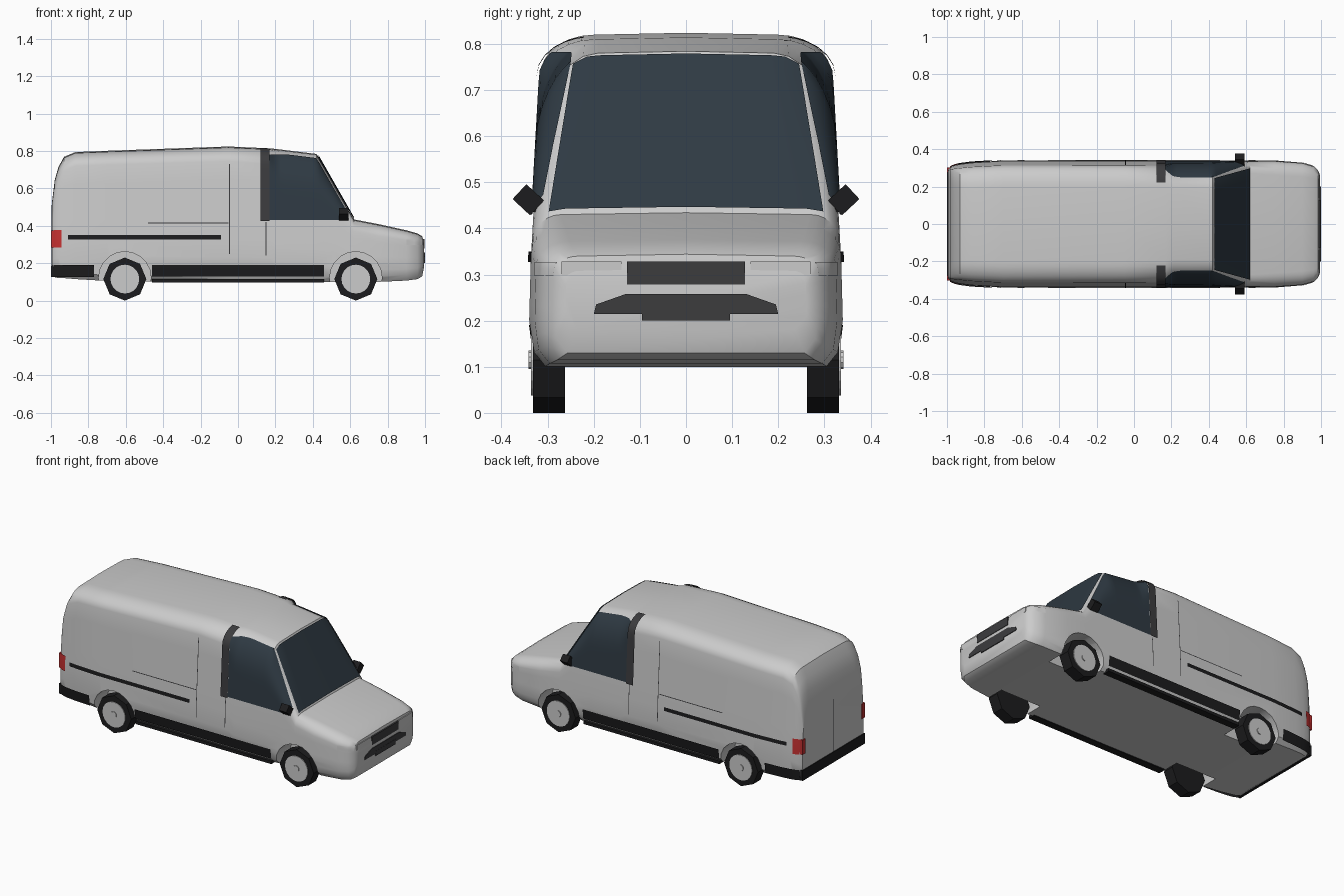
import bpy, bmesh
from math import sin, cos, pi, sqrt

if "Cube" in bpy.data.objects:
    bpy.data.objects.remove(bpy.data.objects["Cube"])

def material(name, r, g, b):
    m = bpy.data.materials.new(name)
    m.diffuse_color = (r, g, b, 1)
    m.use_nodes = True
    m.node_tree.nodes["Principled BSDF"].inputs["Base Color"].default_value = m.diffuse_color
    return m

GLASS = material("tinted_glass", .028, .042, .056)
BLACK = material("black_trim", .012, .012, .013)
DARK = material("dark_plastic", .045, .045, .048)
RED = material("red_lens", .55, .03, .03)
SILVER = material("wheel_silver", .55, .56, .58)

# Body stations: x, bottom z, top z, half width, corner radius in y, corner radius in z
STATIONS = [
    (-.995, .14, .52, .295, .05, .06), (-.98, .125, .64, .308, .07, .07),
    (-.96, .12, .71, .315, .09, .07), (-.93, .12, .765, .322, .10, .07),
    (-.87, .115, .79, .33, .11, .07), (-.70, .105, .797, .34, .11, .07),
    (-.05, .10, .82, .34, .11, .075), (.17, .10, .81, .34, .11, .08),
    (.21, .10, .806, .34, .12, .20), (.42, .10, .78, .34, .12, .20),
    (.52, .10, .605, .34, .09, .12), (.62, .10, .43, .34, .06, .06),
    (.75, .10, .405, .34, .07, .06), (.90, .107, .372, .328, .07, .05),
    (.96, .115, .355, .31, .06, .04), (.985, .13, .34, .285, .05, .03),
    (.995, .18, .30, .262, .03, .025)]
WIDTH = [(0, .93), (.10, .96), (.20, 1), (.33, .99), (.45, .97), (.75, .92), (.9, .89)]

def lerp_table(table, x):
    x = min(max(x, table[0][0]), table[-1][0])
    for a, b in zip(table, table[1:]):
        if x <= b[0]:
            t = (x - a[0]) / (b[0] - a[0])
            return [p + (q - p) * t for p, q in zip(a[1:], b[1:])]

def top(x):
    return lerp_table(STATIONS, x)[1]

def side_y(x, z):
    zb, zt, w, ry, rz = lerp_table(STATIONS, x)
    y = w * lerp_table(WIDTH, z)[0]
    t = min(max((z - zt + rz) / rz, 0), 1)
    return y - ry * (1 - sqrt(1 - t * t))

def half_ring(x):
    zb, zt, w, ry, rz = lerp_table(STATIONS, x)
    lo, hi = zb + .03, zt - rz
    zs = [lo + (hi - lo) * k / 6 for k in range(7)]
    zs += [hi + rz * sin(pi / 2 * k / 6) for k in range(1, 7)]
    return [(w * .9, zb)] + [(side_y(x, z), z) for z in zs]

def make(name, verts, faces, mat=None, smooth=True):
    me = bpy.data.meshes.new(name)
    me.from_pydata(verts, [], faces)
    ob = bpy.data.objects.new(name, me)
    bpy.context.collection.objects.link(ob)
    if mat:
        me.materials.append(mat)
    if smooth:
        finish(ob)
    return ob

def finish(ob):
    bpy.ops.object.select_all(action='DESELECT')
    bpy.context.view_layer.objects.active = ob
    ob.select_set(True)
    bpy.ops.object.shade_smooth_by_angle(angle=.6)

def side_patch(name, x0, x1, zlo, zhi, off, mat, nx=8, nz=6):
    """Panel following both body sides; zhi may be a function of x."""
    verts, faces = [], []
    for s in (1, -1):
        base = len(verts)
        for i in range(nx + 1):
            x = x0 + (x1 - x0) * i / nx
            zh = zhi(x) if callable(zhi) else zhi
            for j in range(nz + 1):
                z = zlo + (zh - zlo) * sin(pi / 2 * j / nz)
                verts.append((x, s * (side_y(x, z) + off), z + off * .4 * (j / nz)))
        for i in range(nx):
            for j in range(nz):
                a = base + i * (nz + 1) + j
                f = (a, a + 1, a + nz + 2, a + nz + 1)
                faces.append(f if s > 0 else f[::-1])
    return make(name, verts, faces, mat)

def box(name, x, y, z, mat=None):
    verts = [(a, b, c) for a in x for b in y for c in z]
    faces = [(0, 1, 3, 2), (4, 6, 7, 5), (0, 4, 5, 1), (2, 3, 7, 6), (0, 2, 6, 4), (1, 5, 7, 3)]
    return make(name, verts, faces, mat, False)

def cylinder(name, x, y, z, r, depth, n, mat=None):
    bpy.ops.mesh.primitive_cylinder_add(vertices=n, radius=r, depth=depth,
                                        location=(x, y, z), rotation=(pi / 2, 0, 0))
    ob = bpy.context.object
    ob.name = name
    if mat:
        ob.data.materials.append(mat)
    return ob

# Body shell lofted through the stations
verts, faces = [], []
for st in STATIONS:
    h = half_ring(st[0])
    ring = h + [(0, h[-1][1] + .004)] + [(-y, z) for y, z in reversed(h)]
    verts += [(st[0], y, z) for y, z in ring]
n = len(ring)
for i in range(len(STATIONS) - 1):
    for k in range(n):
        a, b = i * n + k, i * n + (k + 1) % n
        faces.append((a, a + n, b + n, b))
faces += [tuple(range(n)), tuple(range(len(verts) - n, len(verts)))]
body = make("van_body", verts, faces, None, False)
bm = bmesh.new()
bm.from_mesh(body.data)
bmesh.ops.recalc_face_normals(bm, faces=bm.faces)
bm.to_mesh(body.data)
bm.free()

# Wheel arches cut from the sides, then wheels
AXLES = (-.605, .63)
for x in AXLES:
    for s in (1, -1):
        cut = cylinder("arch_cutter", x, s * .32, .122, .14, .24, 20)
        cut.hide_render = True
        mod = body.modifiers.new("arch", 'BOOLEAN')
        mod.operation, mod.object, mod.solver = 'DIFFERENCE', cut, 'EXACT'
        bpy.context.view_layer.objects.active = body
        bpy.ops.object.modifier_apply(modifier=mod.name)
        bpy.data.objects.remove(cut)
        cylinder("tyre", x, s * .297, .115, .115, .07, 8, BLACK)
        cylinder("wheel_rim", x, s * .33, .115, .077, .012, 20, SILVER)
        cylinder("wheel_hub", x, s * .335, .115, .02, .012, 10, SILVER)
finish(body)

# Windscreen following the raked front of the cab
verts, faces, nx, ny = [], [], 10, 16
for i in range(nx + 1):
    x = .425 + .19 * i / nx
    zb, zt, w, ry, rz = lerp_table(STATIONS, x)
    yt = side_y(x, zt)
    for j in range(ny + 1):
        y = (yt + .42 * ry) * (2 * j / ny - 1)
        u = max(abs(y) - yt, 0) / ry
        z = zt - rz + rz * sqrt(1 - u * u) + .004 * max(0, 1 - abs(y) / yt)
        verts.append((x + .005, y * 1.01, z + .004))
for i in range(nx):
    for j in range(ny):
        a = i * (ny + 1) + j
        faces.append((a, a + ny + 1, a + ny + 2, a + 1))
make("windscreen", verts, faces, GLASS)

# Cab side windows and dark door pillars
side_patch("side_window", .165, .585, .43, lambda x: min(.78, top(x) - .02), .005, GLASS, 20, 10)
side_patch("door_pillar", .12, .168, .425, lambda x: top(x) - .0005, .01, DARK, 2, 14)

# Side trim
side_patch("sill", -.46, .46, .13, .188, .005, BLACK)
side_patch("rub_strip", -.91, -.09, .327, .347, .006, BLACK, 16, 2)
side_patch("rear_bumper_side", -.985, -.77, .125, .188, .006, BLACK)
box("rear_bumper", (-1, -.985), (-.3, .3), (.125, .188), BLACK)
side_patch("tail_light", -.985, -.945, .285, .375, .006, RED, 4)
for s in (-1, 1):
    box("side_step", (-.46, .46), sorted((s * .29, s * .335)), (.097, .115), BLACK)
    box("tail_light_back", (-1, -.98), sorted((s * .275, s * .302)), (.285, .375), RED)

# Door seams
for x, z0, z1 in ((-.045, .25, .73), (.15, .24, .42)):
    side_patch("door_seam", x - .002, x + .002, z0, z1, .002, DARK, 1, 14)
side_patch("sliding_rail", -.48, -.05, .413, .417, .002, DARK, 8, 1)
box("rear_door_seam", (-.997, -.99), (-.002, .002), (.19, .51), DARK)

# Nose: grilles and headlights
box("upper_grille", (.97, .998), (-.128, .128), (.278, .328), DARK)
box("number_plate_recess", (.97, 1), (-.095, .095), (.2, .23), DARK)
P = [(-.2, .214), (.2, .214), (.195, .235), (.13, .258), (-.13, .258), (-.195, .235)]
lower = make("lower_grille", [(.97, *p) for p in P] + [(.999, *p) for p in P],
             [tuple(range(6))[::-1], tuple(range(6, 12))]
             + [(k, (k + 1) % 6, (k + 1) % 6 + 6, k + 6) for k in range(6)], DARK, False)
side_patch("headlight_side", .90, .985, .298, .326, .004, SILVER, 6, 3)
for s in (-1, 1):
    box("headlight", (.97, .993), sorted((s * .14, s * .27)), (.298, .328), SILVER)

# Door mirrors: diamond housings on short arms
for s in (-1, 1):
    bpy.ops.mesh.primitive_cube_add(size=1, location=(.565, s * .342, .462), rotation=(s * .75, 0, 0))
    mirror = bpy.context.object
    mirror.name = "door_mirror"
    mirror.scale = (.05, .052, .044)
    mirror.data.materials.append(BLACK)
    box("mirror_arm", (.55, .585), sorted((s * .30, s * .34)), (.435, .455), BLACK)
